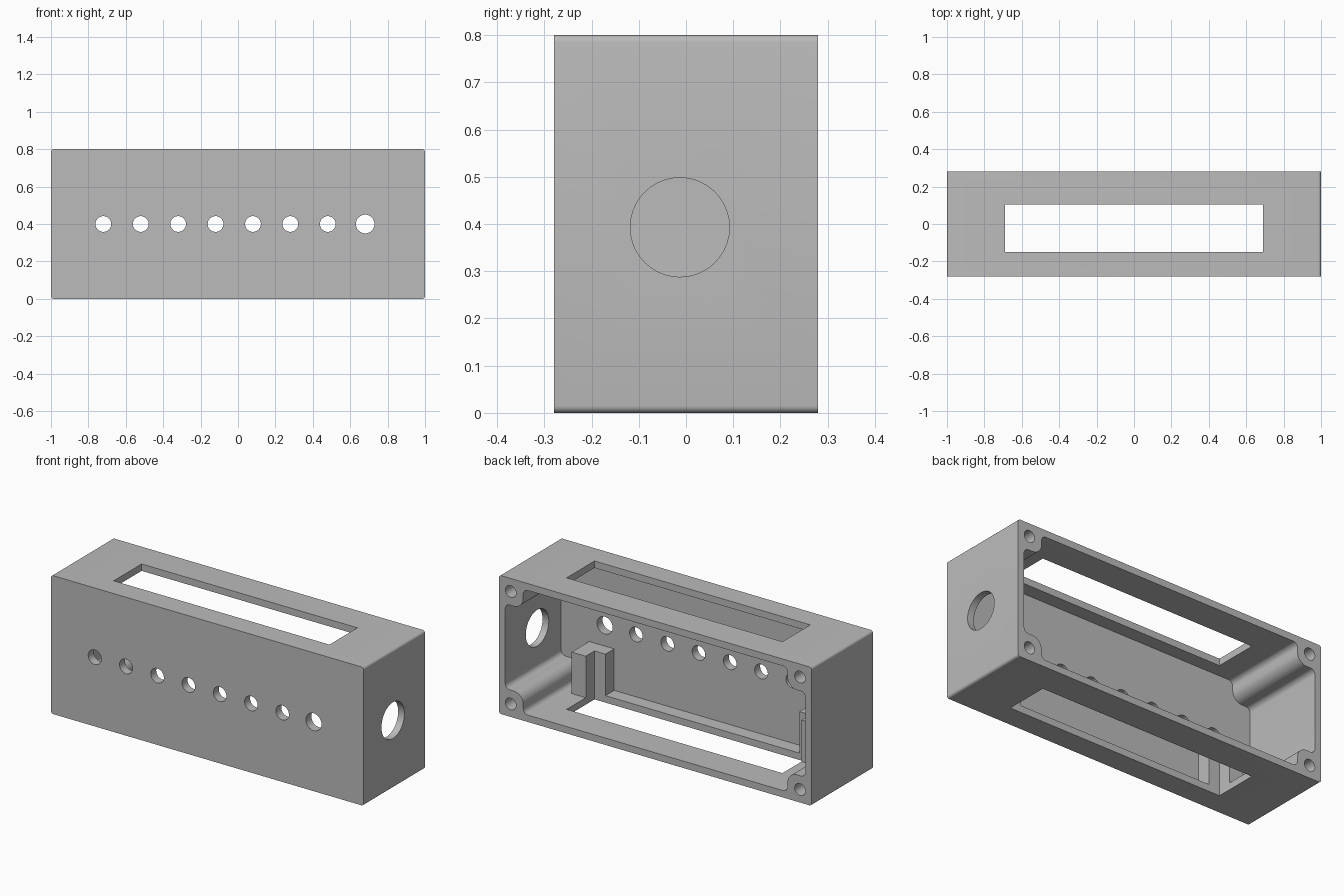
import bpy, bmesh
from math import sin, cos, pi, radians

if "Cube" in bpy.data.objects:
    bpy.data.objects.remove(bpy.data.objects["Cube"])

grey = bpy.data.materials.new("plain grey")
grey.use_nodes = True
grey.diffuse_color = (0.5, 0.5, 0.5, 1)
grey.node_tree.nodes["Principled BSDF"].inputs["Base Color"].default_value = (0.5, 0.5, 0.5, 1)

L, D, H = 1.0, 0.28, 0.8      # half length, half depth, height
WALL, INNER_FRONT = 0.04, -0.23


def arc(cx, cz, r, a0, a1, n=10):
    steps = [radians(a0 + (a1 - a0) * i / n) for i in range(n + 1)]
    return [(cx + r * cos(a), cz + r * sin(a)) for a in steps]


def prism(name, outline, lo, hi, axis="y"):
    """Extrude a 2D outline along one axis."""
    place = {"x": lambda p, d: (d, p[0], p[1]),
             "y": lambda p, d: (p[0], d, p[1]),
             "z": lambda p, d: (p[0], p[1], d)}[axis]
    bm = bmesh.new()
    face = bm.faces.new([bm.verts.new(place(p, lo)) for p in outline])
    out = bmesh.ops.extrude_face_region(bm, geom=[face])
    for v in out["geom"]:
        if isinstance(v, bmesh.types.BMVert):
            v.co["xyz".index(axis)] = hi
    bmesh.ops.recalc_face_normals(bm, faces=bm.faces)
    mesh = bpy.data.meshes.new(name)
    bm.to_mesh(mesh)
    bm.free()
    mesh.materials.append(grey)
    obj = bpy.data.objects.new(name, mesh)
    bpy.context.collection.objects.link(obj)
    return obj


def rect(x0, x1, y0, y1):
    return [(x0, y0), (x1, y0), (x1, y1), (x0, y1)]


def circle(x, z, r):
    return arc(x, z, r, 0, 360, 40)[:-1]


def cut(target, cutter):
    mod = target.modifiers.new("cut", "BOOLEAN")
    mod.object, mod.operation, mod.solver = cutter, "DIFFERENCE", "EXACT"
    bpy.context.view_layer.objects.active = target
    bpy.ops.object.modifier_apply(modifier=mod.name)
    bpy.data.objects.remove(cutter)


# Outer shell with slightly rounded long edges
r = 0.015
shell = (arc(L - r, H - r, r, 0, 90, 5) + arc(-L + r, H - r, r, 90, 180, 5)
         + arc(-L + r, r, r, 180, 270, 5) + arc(L - r, r, r, 270, 360, 5))
case = prism("case", shell, -D, D)

# Cavity open at the back, leaving a rounded screw post in each corner
post, fillet, nose = 0.155, 0.03, 0.06
ix, iz, zc = L - WALL, H / 2 - WALL, H / 2
px, pz = L - post, H / 2 - post
corner = (arc(ix - fillet, pz - fillet, fillet, 0, 90)
          + arc(px + nose, pz + nose, nose, 270, 180)
          + arc(px - fillet, iz - fillet, fillet, 0, 90))
upper = corner + [(-x, z) for x, z in reversed(corner)]
cavity = [(x, zc + z) for x, z in upper] + [(x, zc - z) for x, z in reversed(upper)]
cut(case, prism("cavity", cavity, INNER_FRONT, D + 0.1))

# Window through the top and the bottom
cut(case, prism("window", rect(-0.69, 0.69, -0.15, 0.105), -0.1, H + 0.1, "z"))

# Row of front holes, the last one larger
for i in range(8):
    hole = circle(-0.72 + 0.2 * i, 0.4, 0.05 if i == 7 else 0.042)
    cut(case, prism("front_hole", hole, -D - 0.1, INNER_FRONT + 0.05))

# Cable hole in one end
cut(case, prism("end_hole", circle(-0.013, 0.393, 0.105), L - 0.1, L + 0.1, "x"))

# Blind screw holes in the posts
for x in (-0.925, 0.925):
    for z in (0.075, H - 0.075):
        cut(case, prism("screw_hole", circle(x, z, 0.034), 0.05, D + 0.1))

# L-shaped corner brackets standing on the floor
for side, name in ((1, "left_bracket"), (-1, "right_bracket")):
    plan = [(0.78, INNER_FRONT), (0.78, -0.07), (0.69, -0.07),
            (0.69, -0.15), (0.62, -0.15), (0.62, INNER_FRONT)]
    prism(name, [(side * x, y) for x, y in plan], WALL, 0.28, "z")

# Smooth rounds, sharp edges
bpy.ops.object.select_all(action="DESELECT")
case.select_set(True)
bpy.context.view_layer.objects.active = case
bpy.ops.object.shade_smooth_by_angle(angle=radians(30))
